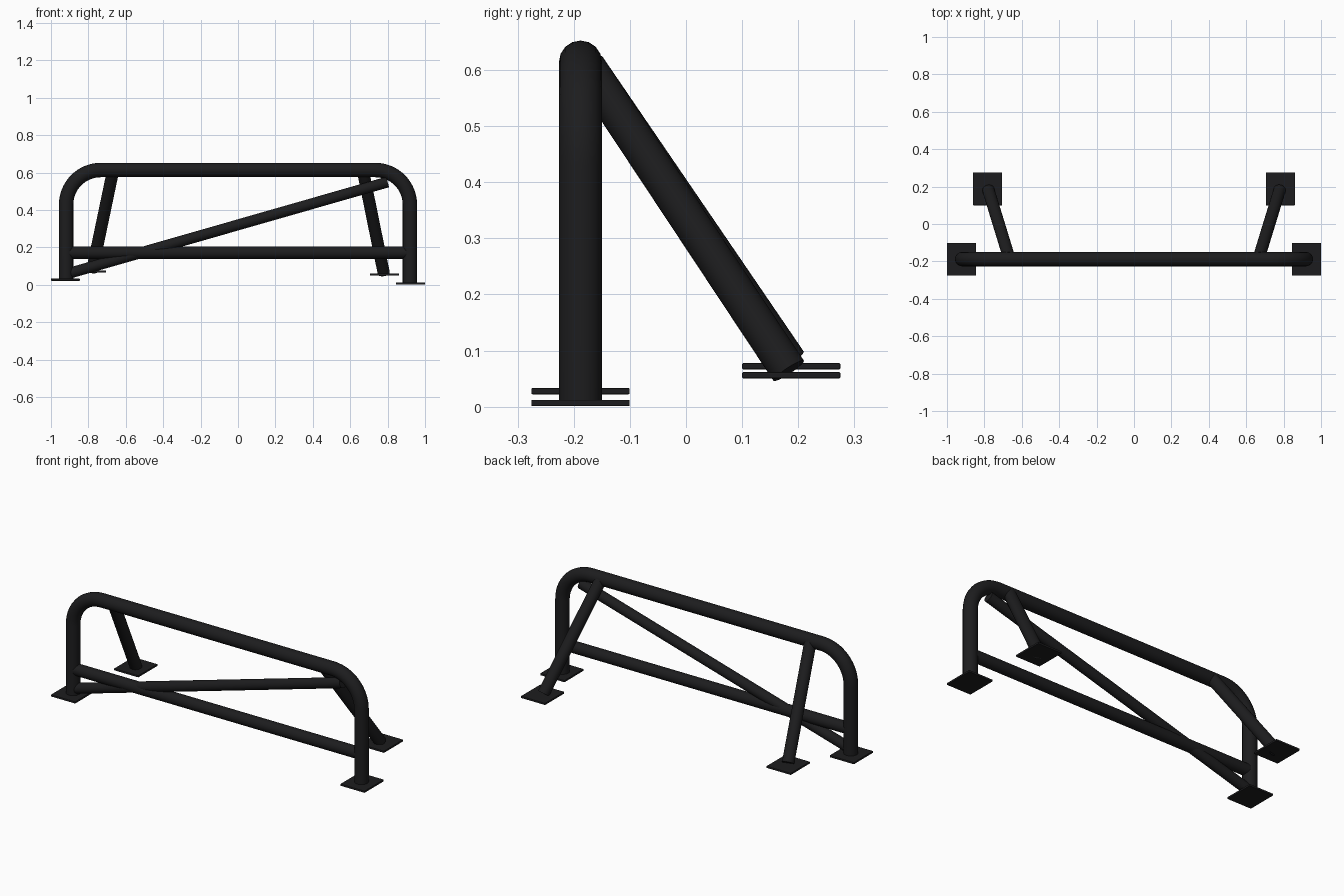
import bpy, math
from mathutils import Vector

if "Cube" in bpy.data.objects:
    bpy.data.objects.remove(bpy.data.objects["Cube"])

Y = -0.188          # plane of the main hoop

mat = bpy.data.materials.new("black_paint")
mat.diffuse_color = (0.012, 0.012, 0.013, 1)
mat.use_nodes = True
mat.node_tree.nodes["Principled BSDF"].inputs["Base Color"].default_value = mat.diffuse_color


def finish(ob, name):
    ob.name = name
    ob.data.materials.append(mat)
    return ob


def tube(name, a, b, r):
    """Straight capped round tube from a to b."""
    a, b = Vector(a), Vector(b)
    d = b - a
    bpy.ops.mesh.primitive_cylinder_add(vertices=32, radius=r, depth=d.length,
                                        location=(a + b) / 2)
    ob = bpy.context.object
    ob.rotation_euler = d.to_track_quat('Z', 'Y').to_euler()
    bpy.ops.object.shade_smooth_by_angle(angle=math.radians(40))
    return finish(ob, name)


def plate(name, x, y, z):
    """Thin square mounting foot."""
    bpy.ops.mesh.primitive_cube_add(size=1, location=(x, y, z))
    ob = bpy.context.object
    ob.scale = (0.155, 0.175, 0.011)
    bpy.ops.object.transform_apply(location=False, rotation=False, scale=True)
    mod = ob.modifiers.new("soft_edge", 'BEVEL')
    mod.width, mod.segments = 0.002, 2
    return finish(ob, name)


# main hoop: swept tube with rounded upper corners and uneven leg lengths
X, TOP, R = 0.919, 0.614, 0.185
pts = [(-X, 0.025)]
for sx, a0, a1 in ((-1, 180, 90), (1, 90, 0)):
    for i in range(17):
        t = math.radians(a0 + (a1 - a0) * i / 16)
        pts.append((sx * (X - R) + R * math.cos(t), TOP - R + R * math.sin(t)))
pts.append((X, 0.005))
cu = bpy.data.curves.new("main_hoop", 'CURVE')
cu.dimensions = '3D'
cu.bevel_depth = 0.0385
cu.bevel_resolution = 6
cu.use_fill_caps = True
sp = cu.splines.new('POLY')
sp.points.add(len(pts) - 1)
for p, (x, z) in zip(sp.points, pts):
    p.co = (x, Y, z, 1)
sp.use_smooth = True
hoop = bpy.data.objects.new("main_hoop", cu)
bpy.context.collection.objects.link(hoop)
finish(hoop, "main_hoop")

# harness bar and diagonal between the hoop legs
tube("cross_bar", (-X, Y, 0.172), (X, Y, 0.172), 0.033)
tube("diagonal_brace", (-0.91, Y, 0.06), (0.80, Y, 0.55), 0.029)

# rear braces and the four feet
for side, s, foot_z, rear_z in (("left", -1, 0.0275, 0.072), ("right", 1, 0.0065, 0.056)):
    end = Vector((s * 0.779, 0.183, rear_z + 0.008))
    tube(side + "_rear_brace", (s * 0.669, -0.176, 0.606), end, 0.0325)
    plate(side + "_front_foot", s * 0.9225, Y, foot_z)
    plate(side + "_rear_foot", s * 0.783, 0.1875, rear_z)
